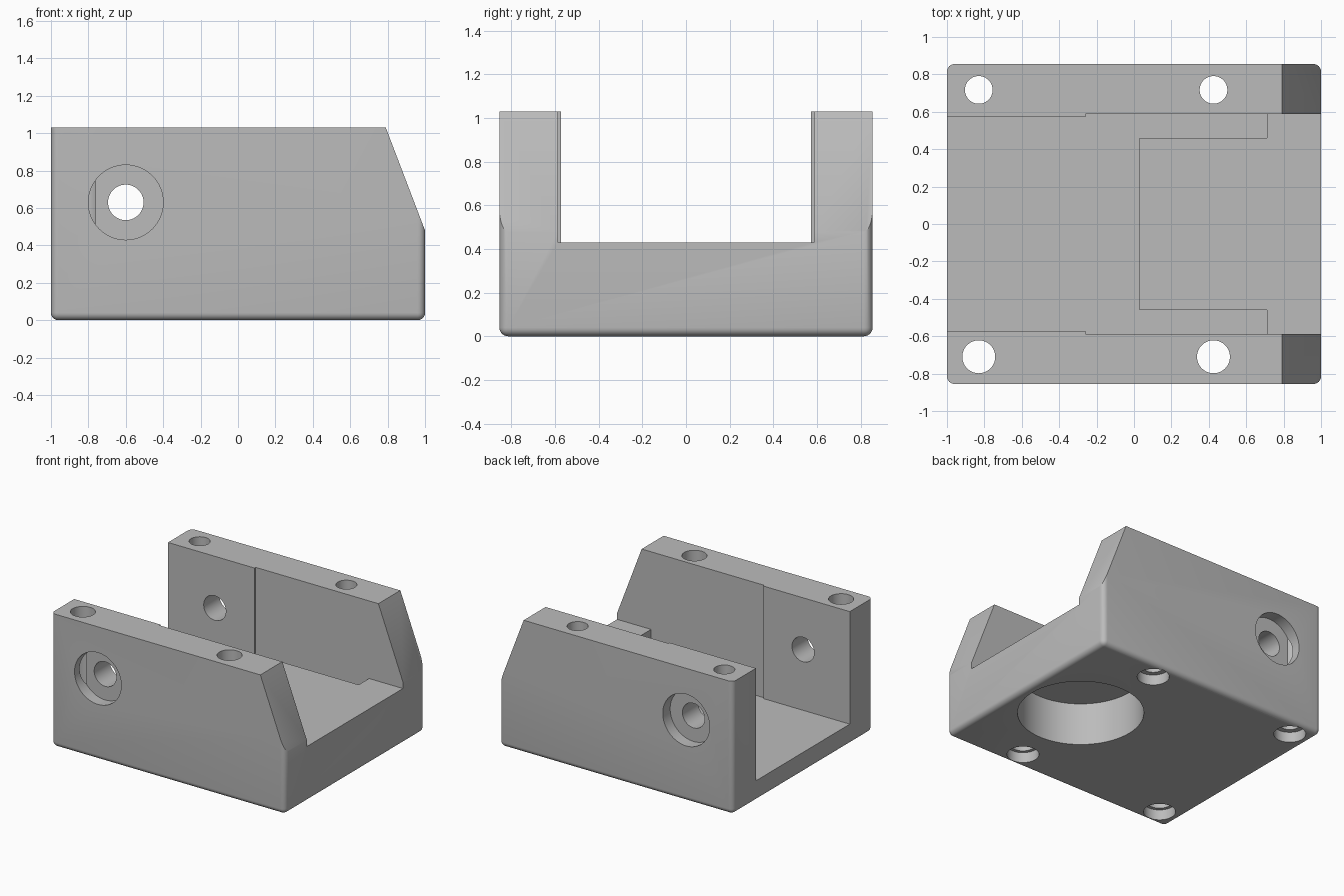
import bpy, bmesh, math
from mathutils import Matrix

cube = bpy.data.objects.get("Cube")
if cube:
    bpy.data.objects.remove(cube, do_unlink=True)

grey = bpy.data.materials.new("plain grey")
grey.use_nodes = True
grey.diffuse_color = (0.5, 0.5, 0.5, 1)
grey.node_tree.nodes["Principled BSDF"].inputs["Base Color"].default_value = (0.5, 0.5, 0.5, 1)


def add_object(name, bm):
    bmesh.ops.recalc_face_normals(bm, faces=bm.faces)
    mesh = bpy.data.meshes.new(name)
    bm.to_mesh(mesh)
    bm.free()
    mesh.materials.append(grey)
    obj = bpy.data.objects.new(name, mesh)
    bpy.context.collection.objects.link(obj)
    return obj


def prism(name, outline, start, depth):
    """Extrude an outline of 3D points along the depth vector."""
    bm = bmesh.new()
    face = bm.faces.new([bm.verts.new(p) for p in outline])
    result = bmesh.ops.extrude_face_region(bm, geom=[face])
    verts = [v for v in result["geom"] if isinstance(v, bmesh.types.BMVert)]
    bmesh.ops.translate(bm, verts=verts, vec=depth)
    bmesh.ops.translate(bm, verts=bm.verts, vec=start)
    return add_object(name, bm)


def cylinder(name, center, radius, length, axis="Z"):
    bm = bmesh.new()
    turn = Matrix.Rotation(math.pi / 2, 4, "X") if axis == "Y" else Matrix()
    bmesh.ops.create_cone(bm, cap_ends=True, segments=64, radius1=radius, radius2=radius,
                          depth=length, matrix=Matrix.Translation(center) @ turn)
    return add_object(name, bm)


def cut(target, cutter):
    mod = target.modifiers.new("cut", "BOOLEAN")
    mod.operation = "DIFFERENCE"
    mod.solver = "EXACT"
    mod.object = cutter
    bpy.context.view_layer.objects.active = target
    bpy.ops.object.modifier_apply(modifier=mod.name)
    bpy.data.objects.remove(cutter, do_unlink=True)


# Block with rounded vertical corners and rounded bottom edges
L, W, H = 1.0, 0.855, 1.03
bm = bmesh.new()
bmesh.ops.create_cube(bm, size=1)
bmesh.ops.scale(bm, vec=(2 * L, 2 * W, H), verts=bm.verts)
bmesh.ops.translate(bm, vec=(0, 0, H / 2), verts=bm.verts)
edges = [e for e in bm.edges if min(v.co.z for v in e.verts) < 0.01]
bmesh.ops.bevel(bm, geom=edges, offset=0.04, segments=6, profile=0.5, affect="EDGES")
block = add_object("bracket_block", bm)

# Deep channel, stepped walls and side trenches around the raised platform
half = [(-1.1, 0.573), (-0.26, 0.573), (-0.26, 0.587), (0.71, 0.587), (0.71, 0.46), (0.03, 0.46)]
outline = [(x, y, 0) for x, y in half] + [(x, -y, 0) for x, y in reversed(half)]
cut(block, prism("channel_cutter", outline, (0, 0, 0.16), (0, 0, 1)))

# Clear space above the platform
space = [(-0.2, -0.587, 0), (1.1, -0.587, 0), (1.1, 0.587, 0), (-0.2, 0.587, 0)]
cut(block, prism("platform_cutter", space, (0, 0, 0.43), (0, 0, 1)))

# Sloped ends of the side walls
slope = [(0.752, 0, 1.13), (1.0, 0, 0.48), (1.2, 0, 0.48), (1.2, 0, 1.13)]
cut(block, prism("slope_cutter", slope, (0, -1, 0), (0, 2, 0)))

# Round blind pocket under the platform
cut(block, cylinder("pocket_cutter", (0.49, 0, 0.115), 0.445, 0.43))

# Vertical bolt holes with wider recesses at the bottom
for y, radius in ((-0.71, 0.088), (0.717, 0.074)):
    for x in (-0.83, 0.425):
        cut(block, cylinder("bolt_cutter", (x, y, 0.5), radius, 1.4))
        cut(block, cylinder("recess_cutter", (x, y, 0), 0.113, 0.16))

# Cross holes through the walls with recesses on the outside
cut(block, cylinder("cross_cutter", (-0.6, 0, 0.63), 0.095, 2, "Y"))
for side in (-1, 1):
    cut(block, cylinder("cross_recess_cutter", (-0.6, side * W, 0.63), 0.2, 0.18, "Y"))

# Smooth the curved surfaces, keep the machined edges crisp
bpy.ops.object.select_all(action="DESELECT")
block.select_set(True)
bpy.context.view_layer.objects.active = block
bpy.ops.object.shade_smooth_by_angle(angle=math.radians(30))
